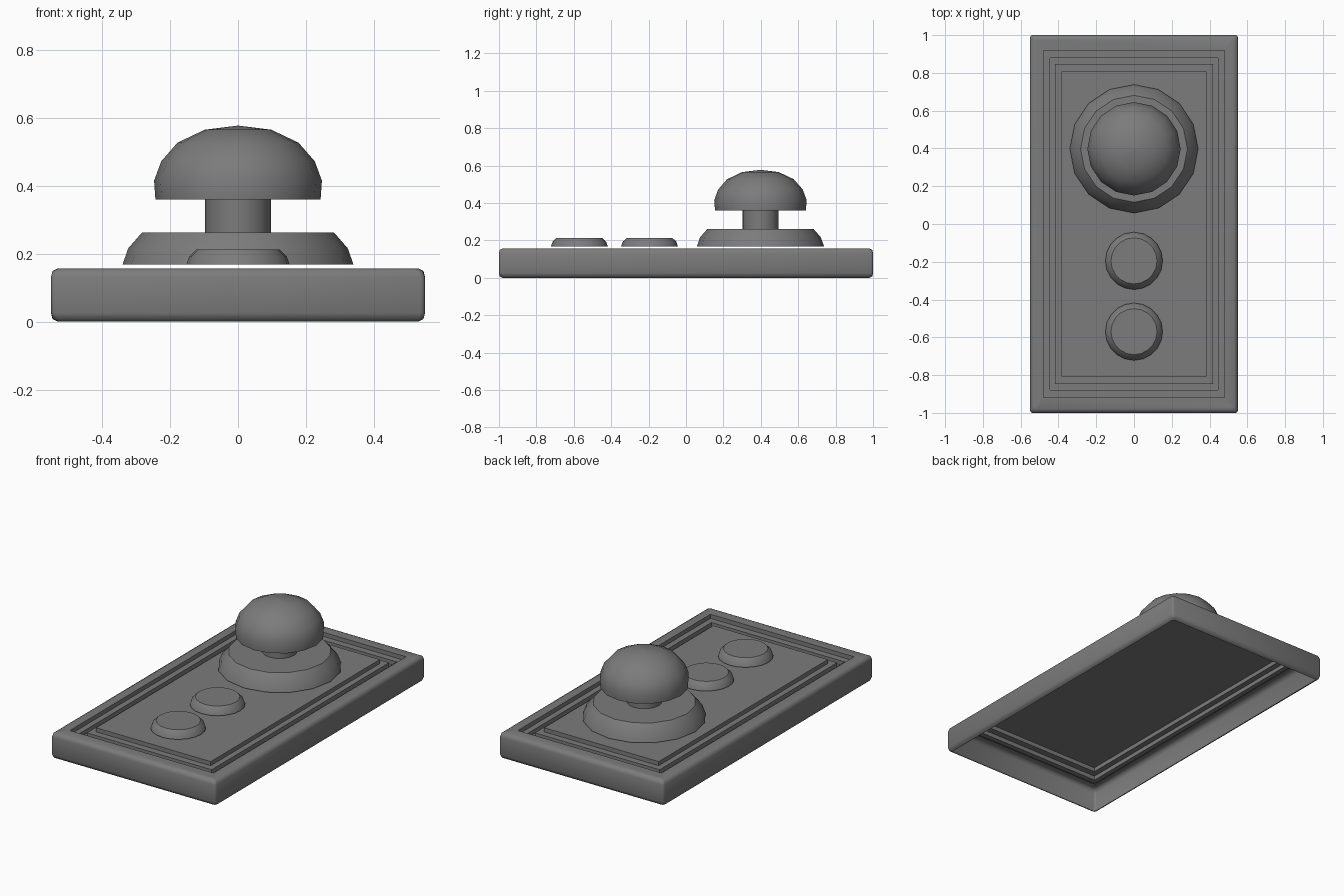
import bpy, bmesh, math

cube = bpy.data.objects.get("Cube")
if cube:
    bpy.data.objects.remove(cube, do_unlink=True)

grey = bpy.data.materials.new("plain grey")
grey.use_nodes = True
COLOUR = (0.2, 0.2, 0.2, 1)
grey.diffuse_color = COLOUR
grey.node_tree.nodes["Principled BSDF"].inputs["Base Color"].default_value = COLOUR


def finish(bm, name, angle=35):
    bmesh.ops.recalc_face_normals(bm, faces=bm.faces)
    mesh = bpy.data.meshes.new(name)
    bm.to_mesh(mesh)
    bm.free()
    mesh.materials.append(grey)
    ob = bpy.data.objects.new(name, mesh)
    bpy.context.collection.objects.link(ob)
    bpy.ops.object.select_all(action="DESELECT")
    ob.select_set(True)
    bpy.context.view_layer.objects.active = ob
    bpy.ops.object.shade_smooth_by_angle(angle=math.radians(angle))
    return ob


def bridge(bm, rings):
    for a, b in zip(rings, rings[1:]):
        n = len(a)
        for i in range(n):
            j = (i + 1) % n
            bm.faces.new((a[i], a[j], b[j], b[i]))


def turned(name, profile, y, sides):
    """Turn a (radius, height) profile about a vertical axis, closing its top."""
    bm = bmesh.new()
    rings = []
    for r, z in profile:
        rings.append([bm.verts.new((r * math.cos(t), y + r * math.sin(t), z))
                      for t in (math.tau * i / sides for i in range(sides))])
    bridge(bm, rings)
    bm.faces.new(rings[-1])
    return finish(bm, name)


# Case: open-bottomed shell with rounded rim and a stepped groove around the panel
HALF_X, HALF_Y, TOP, STEP = 0.55, 1.0, 0.157, 0.025
wall = [(0.02, 0), (0.006, 0.007), (0, 0.025), (0, 0.132), (0.006, 0.15), (0.02, TOP)]
groove = [(0.07, TOP), (0.07, TOP - STEP), (0.105, TOP - STEP), (0.105, TOP - 2 * STEP),
          (0.133, TOP - 2 * STEP), (0.133, TOP - STEP), (0.167, TOP - STEP), (0.167, TOP)]
bm = bmesh.new()
rings = []
for inset, z in wall + groove:
    x, y = HALF_X - inset, HALF_Y - inset * 1.15
    if inset < 0.05:
        y = HALF_Y - inset
    rings.append([bm.verts.new((sx * x, sy * y, z))
                  for sx, sy in ((-1, -1), (1, -1), (1, 1), (-1, 1))])
bridge(bm, rings)
bm.faces.new(rings[-1])
# Soften the upright corners
corners = [bm.edges.get((a[i], b[i])) for a, b in zip(rings[:5], rings[1:6]) for i in range(4)]
bmesh.ops.bevel(bm, geom=corners, offset=0.012, segments=2, profile=0.5, affect="EDGES")
finish(bm, "case", 50)

# Two low push buttons
for name, y in (("front_button", -0.57), ("middle_button", -0.195)):
    turned(name, [(0.152, 0.168), (0.143, 0.193), (0.122, 0.213)], y, 20)

# Knob: flared base, stem and domed cap
KNOB_Y = 0.398
turned("knob_base", [(0.34, 0.168), (0.323, 0.216), (0.283, 0.262)], KNOB_Y, 16)
turned("knob_stem", [(0.097, 0.262), (0.097, 0.365)], KNOB_Y, 16)
turned("knob_cap", [(0.09, 0.36), (0.243, 0.36), (0.247, 0.415), (0.226, 0.472),
                    (0.178, 0.527), (0.098, 0.565), (0.002, 0.577)], KNOB_Y, 16)
